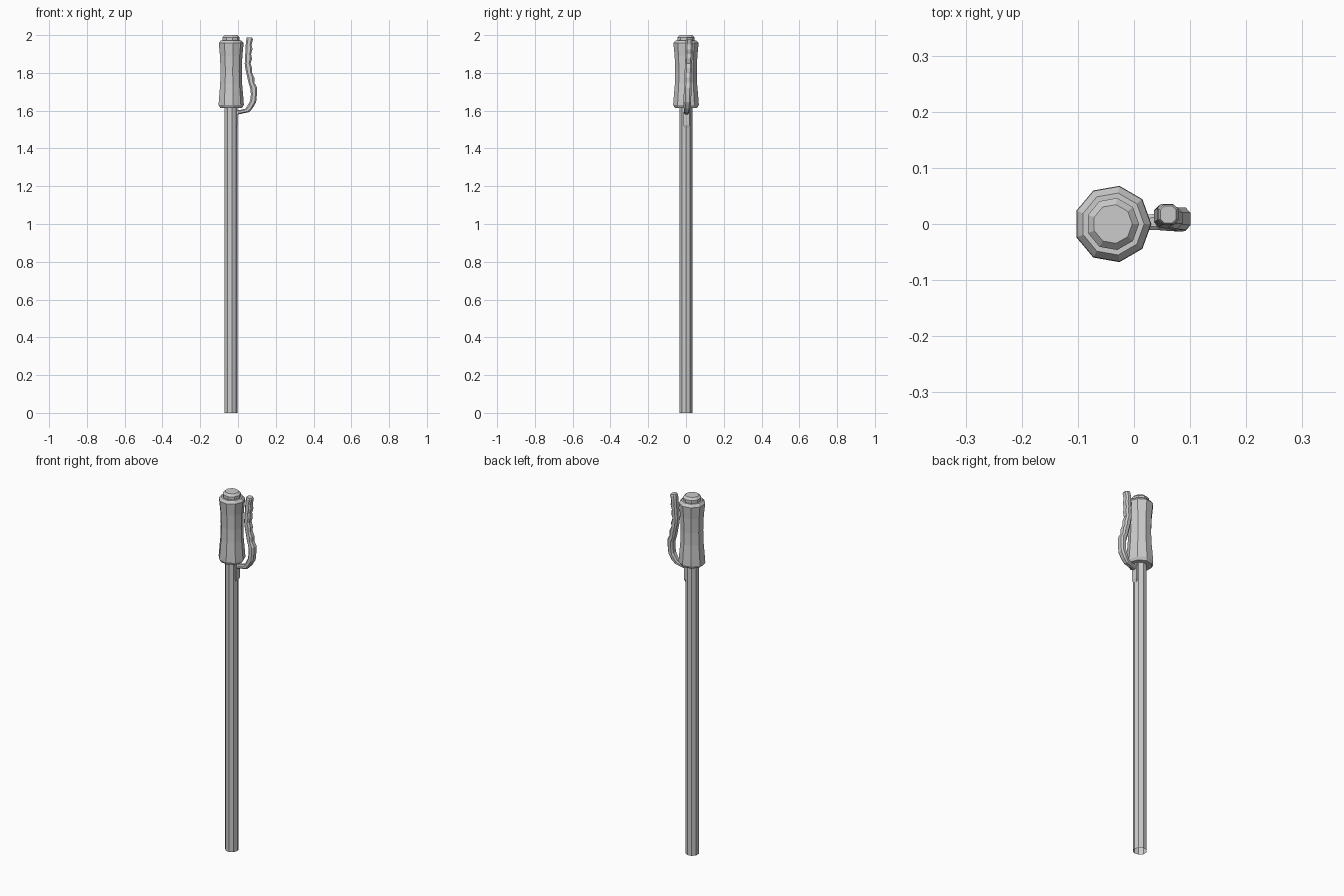
import bpy, bmesh, math

CX = -0.038  # axis of the pole and grip


def make_object(name, bm):
    bmesh.ops.recalc_face_normals(bm, faces=bm.faces)
    mesh = bpy.data.meshes.new(name)
    bm.to_mesh(mesh)
    bm.free()
    obj = bpy.data.objects.new(name, mesh)
    bpy.context.collection.objects.link(obj)
    return obj


def skin(name, rings, cap_start=True, cap_end=True):
    """Join equal-sized point rings into a faceted solid."""
    bm = bmesh.new()
    loops = [[bm.verts.new(p) for p in ring] for ring in rings]
    for a, b in zip(loops, loops[1:]):
        for i in range(len(a)):
            j = (i + 1) % len(a)
            bm.faces.new((a[i], a[j], b[j], b[i]))
    if cap_start:
        bm.faces.new(loops[0][::-1])
    if cap_end:
        bm.faces.new(loops[-1])
    return make_object(name, bm)


def lathe(name, profile, sides=9, **caps):
    rings = [[(CX + r * math.cos(2 * math.pi * i / sides),
               r * math.sin(2 * math.pi * i / sides), z)
              for i in range(sides)] for r, z in profile]
    return skin(name, rings, **caps)


# Long straight pole, open at the foot
lathe("pole", [(0.035, 0.0), (0.035, 1.63)], cap_start=False, cap_end=False)

# Waisted grip with bevelled ends
lathe("grip", [(0.034, 1.615), (0.060, 1.615), (0.069, 1.63), (0.067, 1.66),
               (0.060, 1.74), (0.058, 1.81), (0.061, 1.89),
               (0.068, 1.957), (0.056, 1.972), (0.040, 1.972)])

# End cap on the grip
lathe("end_cap", [(0.040, 1.965), (0.047, 1.972), (0.047, 1.988), (0.035, 2.0)])

# Mounting bracket on the pole, tapered at its lower end
skin("lever_bracket", [[(-0.02, y0, z), (x, y0, z), (x, y1, z), (-0.02, y1, z)]
                       for x, y0, y1, z in [(-0.006, -0.009, 0.012, 1.508),
                                            (0.000, -0.016, 0.019, 1.525),
                                            (0.000, -0.016, 0.019, 1.575),
                                            (-0.003, -0.014, 0.016, 1.615)]])

# Lever stations: inner x, z, outer x, z, centre y, half width
stations = [
    (-0.010, 1.603, -0.010, 1.578, 0.002, 0.013),
    (0.012, 1.604, 0.014, 1.583, 0.002, 0.013),
    (0.040, 1.611, 0.058, 1.592, 0.004, 0.015),
    (0.051, 1.628, 0.077, 1.612, 0.006, 0.018),
    (0.064, 1.652, 0.096, 1.645, 0.007, 0.020),
    (0.068, 1.685, 0.100, 1.685, 0.008, 0.020),
    (0.066, 1.715, 0.101, 1.722, 0.009, 0.020),
]
# Finger ripples along the upper run
for k in range(9):
    t = k / 8
    z = 1.75 + 0.2 * t
    x = 0.055 - 0.020 * min(1, t / 0.45) + 0.006 * max(0, (t - 0.45) / 0.55)
    ripple = 0.003 if k % 2 else -0.003
    stations.append((x, z, x + 0.034 + ripple, z, 0.010 + 0.007 * t, 0.019))
stations.append((0.044, 1.980, 0.079, 1.978, 0.017, 0.018))
stations.append((0.047, 1.989, 0.075, 1.986, 0.017, 0.015))

rings = []
for xi, zi, xo, zo, yc, hw in stations:
    ring = []
    # Rectangle with chamfered corners; s runs inner to outer
    for s, w in [(0.25, 1), (0.75, 1), (1, 0.55), (1, -0.55),
                 (0.75, -1), (0.25, -1), (0, -0.55), (0, 0.55)]:
        ring.append((xi + (xo - xi) * s, yc + hw * w, zi + (zo - zi) * s))
    rings.append(ring)
skin("lever", rings)
